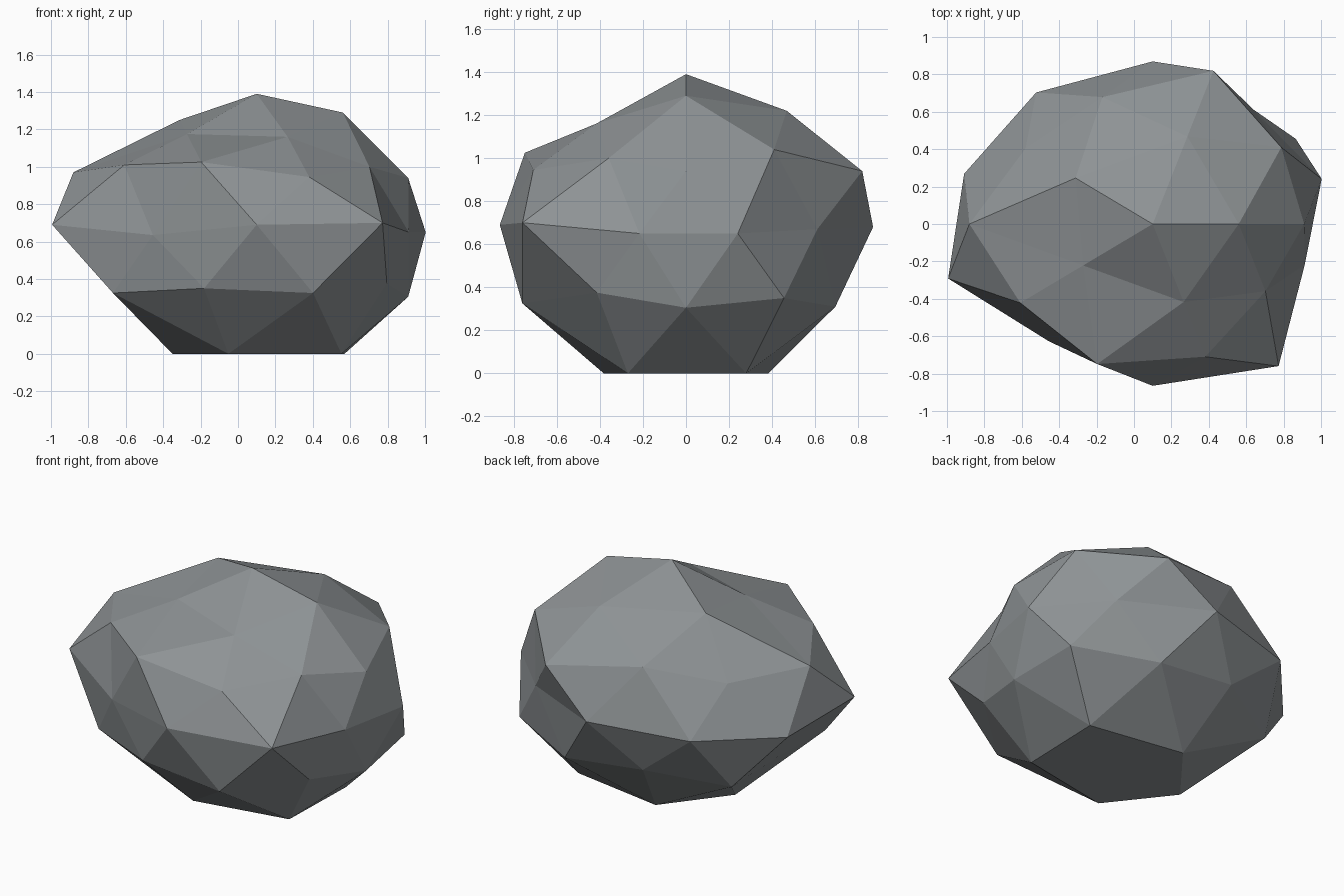
import bpy
import bmesh
import math

# Remove the default cube
cube = bpy.data.objects.get("Cube")
if cube:
    bpy.data.objects.remove(cube, do_unlink=True)

# Stone material
stone = bpy.data.materials.new("slate_grey")
stone.use_nodes = True
colour = (0.27, 0.29, 0.30, 1.0)
stone.diffuse_color = colour
bsdf = next(n for n in stone.node_tree.nodes if n.type == "BSDF_PRINCIPLED")
bsdf.inputs["Base Color"].default_value = colour
bsdf.inputs["Roughness"].default_value = 0.9

# Tiers of the boulder from crown to base: (reach from the axis, height),
# counter-clockwise starting at +x
crown = [(0, 1.39)]
shoulder = [(.46, 1.29), (.6, 1.22), (.51, 1.25), (.46, 1.175), (.535, 1.16)]
upper_ridge = [(.85, 1.04), (.87, 1.03), (.98, .97), (.96, 1.025), (.745, 1)]
upper_ring = [(.81, .94), (1.05, .94), (.84, .93), (.875, 1.01), (.91, .945)]
waist = [(.95, .65), (.92, .67), (1.06, .68), (1.06, .655), (1.06, .62),
         (1.15, .69), (.945, .635), (1.055, .69), (1.145, .7), (.855, .65)]
lower_ring = [(.945, .35), (.87, .37), (.77, .34), (.91, .35), (.86, .375)]
lower_ridge = [(.81, .305), (.89, .31), (.9, .29), (.95, .325), (.975, .325)]
base = [(reach, 0) for reach in (.58, .49, .45, .49, .56)]
base_centre = [(0, 0)]
tiers = [crown, shoulder, upper_ridge, upper_ring, waist,
         lower_ring, lower_ridge, base, base_centre]

AXIS_X = 0.1
DEPTH = 0.82


def angle_of(vert):
    """Whole-degree angle about the vertical axis."""
    return round(math.degrees(math.atan2(vert.co.y, vert.co.x))) % 360


# Shape a faceted sphere tier by tier
bm = bmesh.new()
bmesh.ops.create_icosphere(bm, subdivisions=2, radius=1.0)
ordered = sorted(bm.verts, key=lambda v: (-round(v.co.z, 2), angle_of(v)))
targets = [point for tier in tiers for point in tier]
for vert, (reach, height) in zip(ordered, targets):
    angle = math.atan2(vert.co.y, vert.co.x)
    vert.co = (AXIS_X + reach * math.cos(angle),
               DEPTH * reach * math.sin(angle),
               height)
bmesh.ops.recalc_face_normals(bm, faces=bm.faces[:])

mesh = bpy.data.meshes.new("boulder")
bm.to_mesh(mesh)
bm.free()
mesh.materials.append(stone)
boulder = bpy.data.objects.new("boulder", mesh)
bpy.context.scene.collection.objects.link(boulder)
